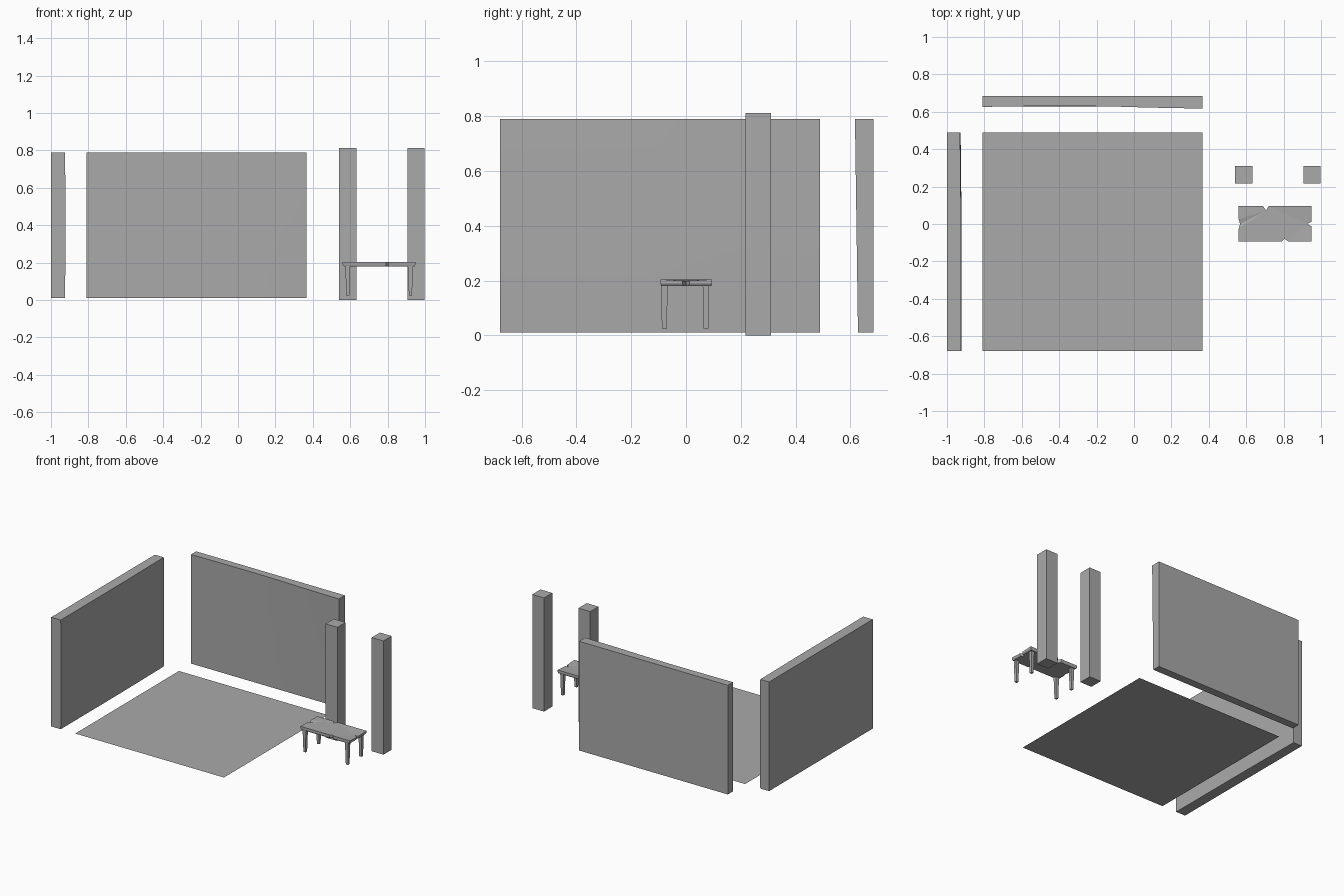
import bpy, bmesh
from math import sin, pi
from mathutils import Vector

cube = bpy.data.objects.get("Cube")
if cube:
    bpy.data.objects.remove(cube, do_unlink=True)

grey = bpy.data.materials.new("stone grey")
grey.use_nodes = True
colour = (0.4, 0.4, 0.4, 1)
grey.diffuse_color = colour
grey.node_tree.nodes["Principled BSDF"].inputs["Base Color"].default_value = colour


def add_object(name, bm):
    bmesh.ops.recalc_face_normals(bm, faces=bm.faces[:])
    mesh = bpy.data.meshes.new(name)
    bm.to_mesh(mesh)
    bm.free()
    mesh.materials.append(grey)
    obj = bpy.data.objects.new(name, mesh)
    bpy.context.collection.objects.link(obj)
    return obj


def box_mesh(low, high):
    bm = bmesh.new()
    bmesh.ops.create_cube(bm, size=1)
    low, high = Vector(low), Vector(high)
    for v in bm.verts:
        v.co = (low + high) / 2 + v.co * (high - low)
    return bm


def wavy_wall(name, low, high, normal, wave):
    """Slab whose inner face is hand-trowelled: gently uneven."""
    bm = box_mesh(low, high)
    normal = Vector(normal)
    bm.normal_update()
    inner = max(bm.faces, key=lambda f: f.normal.dot(normal))
    level = inner.verts[0].co.dot(normal)
    bmesh.ops.subdivide_edges(bm, edges=inner.edges[:], cuts=7, use_grid_fill=True)
    low, size = Vector(low), Vector(high) - Vector(low)
    for v in bm.verts:
        if abs(v.co.dot(normal) - level) < 1e-4:
            part = v.co - low
            along = part.y / size.y if normal.x else part.x / size.x
            v.co += normal * wave(along, part.z / size.z)
    obj = add_object(name, bm)
    bpy.ops.object.select_all(action='DESELECT')
    obj.select_set(True)
    bpy.context.view_layer.objects.active = obj
    bpy.ops.object.shade_smooth_by_angle(angle=pi / 6)


# Room walls
wavy_wall("left_wall", (-1, -0.68, 0.01), (-0.925, 0.49, 0.79), (1, 0, 0),
          lambda u, h: 0.003 * sin(pi * h) - 0.005 * max(0, u - 0.6) / 0.4)
wavy_wall("back_wall", (-0.81, 0.628, 0.01), (0.365, 0.685, 0.79), (0, -1, 0),
          lambda u, h: 0.009 * h * max(0, u - 0.6) / 0.4 - 0.005 * h * sin(pi * min(1, u / 0.7)) + 0.002 * h)

# Floor sheet
bm = bmesh.new()
bm.faces.new([bm.verts.new((x, y, 0.01)) for x, y in
              ((-0.81, -0.68), (0.365, -0.68), (0.365, 0.49), (-0.81, 0.49))])
bmesh.ops.recalc_face_normals(bm, faces=bm.faces[:])
if bm.faces[:][0].normal.z < 0:
    bmesh.ops.reverse_faces(bm, faces=bm.faces[:])
mesh = bpy.data.meshes.new("floor")
bm.to_mesh(mesh)
bm.free()
mesh.materials.append(grey)
bpy.context.collection.objects.link(bpy.data.objects.new("floor", mesh))

# Square pillars
for name, x in (("right_pillar", 0.54), ("left_pillar", 0.905)):
    add_object(name, box_mesh((x, 0.217, 0), (x + 0.093, 0.31, 0.812)))

# Bench seat with chipped edges: outline runs anticlockwise
outline = ((0.56, -0.093), (0.79, -0.093), (0.805, -0.08), (0.825, -0.093),
           (0.948, -0.093), (0.948, -0.012), (0.926, 0), (0.948, 0.012),
           (0.948, 0.095), (0.72, 0.095), (0.706, 0.072), (0.69, 0.095),
           (0.56, 0.095), (0.56, 0.025), (0.567, 0), (0.56, -0.025))
middle = Vector((0.754, 0, 0))
bm = bmesh.new()
rings = []
for z, scale in ((0.18, 0.97), (0.189, 1), (0.204, 1)):
    ring = []
    for x, y in outline:
        worn = 0.005 if z > 0.2 and abs(y) < 0.085 and abs(y) < 0.02 else 0
        ring.append(bm.verts.new((middle.x + (x - middle.x) * scale, y * scale, z - worn)))
    rings.append(ring)
bm.faces.new(rings[0])
bm.faces.new(rings[-1])
for a, b in zip(rings, rings[1:]):
    for i in range(len(a)):
        j = (i + 1) % len(a)
        bm.faces.new((a[i], a[j], b[j], b[i]))
bmesh.ops.triangulate(bm, faces=[f for f in bm.faces if len(f.verts) > 4])
add_object("bench_seat", bm)

# Tapered bench legs
for end, x in (("right", 0.587), ("left", 0.922)):
    for side, y in (("front", -0.079), ("back", 0.073)):
        bm = box_mesh((x - 0.013, y - 0.012, 0.025), (x + 0.013, y + 0.012, 0.185))
        for v in bm.verts:
            if v.co.z < 0.1:
                v.co.x = x + (v.co.x - x) * 0.65
                v.co.y = y + (v.co.y - y) * 0.75
        add_object(f"bench_leg_{side}_{end}", bm)
